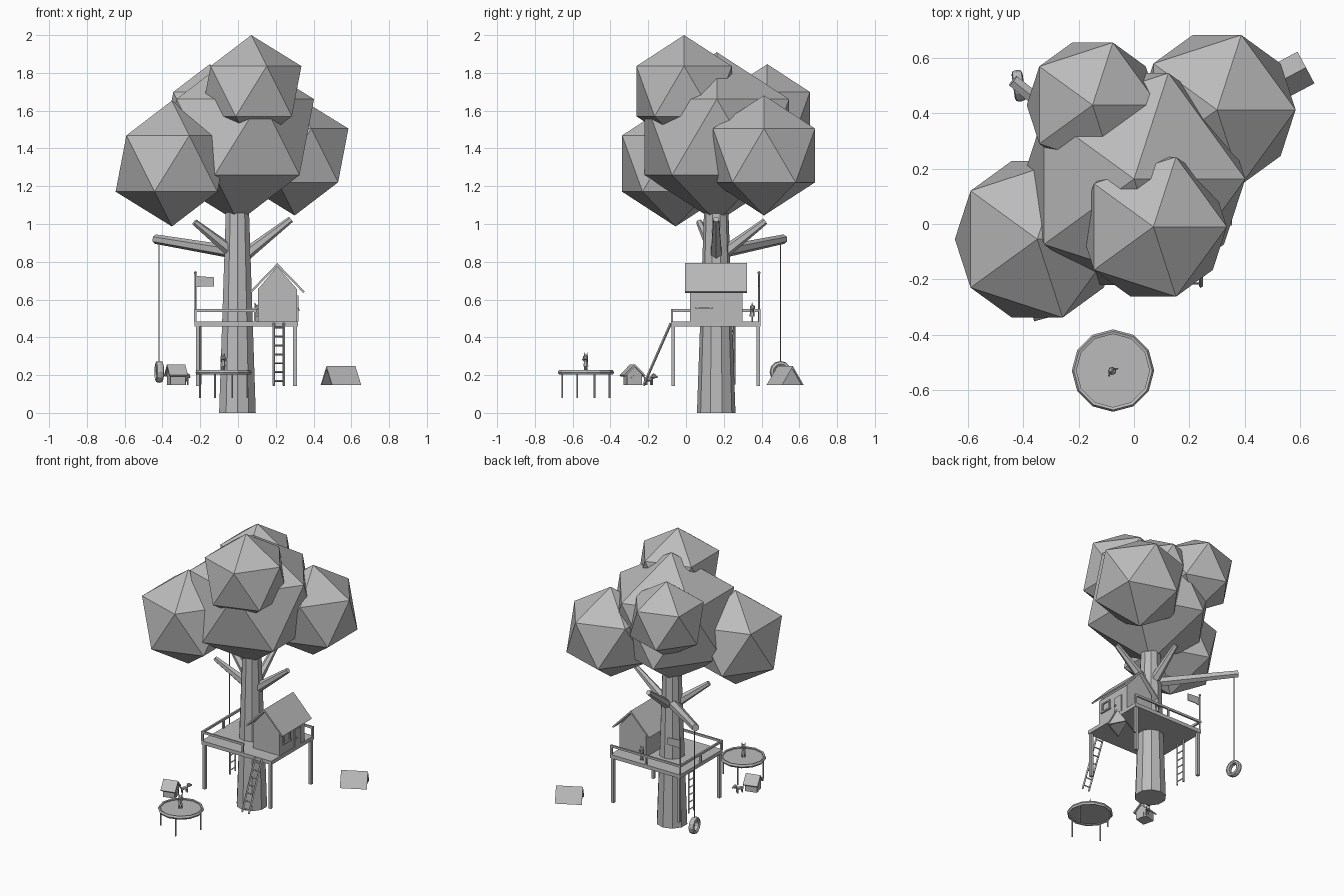
import bpy, bmesh, math
from mathutils import Vector, Matrix

if "Cube" in bpy.data.objects:
    bpy.data.objects.remove(bpy.data.objects["Cube"])

grey = bpy.data.materials.new("plain grey")
grey.diffuse_color = (0.5, 0.5, 0.5, 1)
grey.use_nodes = True
grey.node_tree.nodes["Principled BSDF"].inputs["Base Color"].default_value = grey.diffuse_color


def make(name, bm):
    me = bpy.data.meshes.new(name)
    bmesh.ops.recalc_face_normals(bm, faces=bm.faces)
    bm.to_mesh(me)
    bm.free()
    me.materials.append(grey)
    ob = bpy.data.objects.new(name, me)
    bpy.context.collection.objects.link(ob)
    return ob


def add_box(bm, lo, hi):
    lo, hi = Vector(lo), Vector(hi)
    m = Matrix.Translation((lo + hi) / 2) @ Matrix.Diagonal((*(hi - lo), 1))
    bmesh.ops.create_cube(bm, size=1, matrix=m)


def add_rod(bm, a, b, r1, r2=None, sides=6):
    a, b = Vector(a), Vector(b)
    d = b - a
    m = Matrix.Translation((a + b) / 2) @ d.to_track_quat('Z', 'Y').to_matrix().to_4x4()
    bmesh.ops.create_cone(bm, cap_ends=True, segments=sides, radius1=r1,
                          radius2=r1 if r2 is None else r2, depth=d.length, matrix=m)


def add_ball(bm, c, r):
    bmesh.ops.create_icosphere(bm, subdivisions=1, radius=r, matrix=Matrix.Translation(c))


def boxes(name, *pairs):
    bm = bmesh.new()
    for lo, hi in pairs:
        add_box(bm, lo, hi)
    return make(name, bm)


def rods(name, *args):
    bm = bmesh.new()
    for a in args:
        add_rod(bm, *a)
    return make(name, bm)


def prism(name, profile, y0, y1):
    """Extrude an (x, z) profile along y."""
    bm = bmesh.new()
    f = bm.faces.new([bm.verts.new((x, y0, z)) for x, z in profile])
    ext = bmesh.ops.extrude_face_region(bm, geom=[f])
    bmesh.ops.translate(bm, vec=(0, y1 - y0, 0),
                        verts=[v for v in ext["geom"] if isinstance(v, bmesh.types.BMVert)])
    return make(name, bm)


def lathe(name, profile, n):
    """Closed (radius, z) profile spun around z."""
    bm = bmesh.new()
    rings = [[bm.verts.new((r * math.cos(2 * math.pi * i / n), r * math.sin(2 * math.pi * i / n), z))
              for r, z in profile] for i in range(n)]
    k = len(profile)
    for i in range(n):
        p, q = rings[i], rings[(i + 1) % n]
        for j in range(k):
            bm.faces.new((p[j], q[j], q[(j + 1) % k], p[(j + 1) % k]))
    return make(name, bm)


def place(ob, loc, yaw):
    ob.location = loc
    ob.rotation_euler.z = math.radians(yaw)


# Tree
rods("trunk", ((-.003, .16, 0), (-.003, .16, 1.2), .102, .06, 10))
for i, (c, r) in enumerate([((0, .163, 1.46), .45), ((.07, -.01, 1.703), .297),
                            ((.30, .413, 1.363), .318), ((-.35, -.055, 1.32), .333),
                            ((-.15, .43, 1.58), .266)]):
    bm = bmesh.new()
    add_ball(bm, c, r)
    make(f"foliage_{i + 1}", bm)
rods("branches", ((.03, .16, .83), (.28, .16, 1.025), .034, .017),
     ((-.03, .15, .85), (-.23, .07, 1.01), .034, .017),
     ((0, .19, .84), (0, .42, 1.015), .034, .017))
rods("swing_branch", ((-.02, .18, .85), (-.438, .518, .92), .034, .025))

# Tyre swing
rods("swing_rope", ((-.417, .50, .27), (-.417, .50, .92), .003))
tyre = lathe("swing_tyre", [(.032, -.012), (.042, -.02), (.054, -.016), (.058, 0),
                            (.054, .016), (.042, .02), (.032, .012)], 12)
tyre.location = (-.417, .50, .217)
tyre.rotation_euler = (0, math.pi / 2, math.radians(8))

# Platform, legs and railing
boxes("platform", ((-.23, -.08, .457), (.317, .395, .483)))
boxes("platform_legs", *[((x - .01, y - .01, .143), (x + .01, y + .01, .46))
                         for x in (-.213, .302) for y in (-.067, .382)])
boxes("railing", ((-.232, -.08, .535), (-.22, .395, .55)),
      ((-.23, -.08, .535), (.10, -.068, .55)), ((-.23, .383, .535), (.317, .395, .55)),
      *[((x - .006, y - .006, .48), (x + .006, y + .006, .545))
        for x, y in ((-.226, -.074), (.09, -.074), (-.226, .16), (.311, .389), (.04, .389))])

# Flag on the back corner
rods("flag_pole", ((-.226, .387, .48), (-.226, .387, .74), .006))
bm = bmesh.new()
add_ball(bm, (-.226, .387, .742), .009)
make("flag_pole_knob", bm)
prism("flag", [(-.222, .665), (-.222, .725), (-.19, .722), (-.127, .718), (-.127, .668), (-.19, .67)],
      .382, .387)


# Ladders
def ladder(name, a, b, side, rungs):
    a, b, s = Vector(a), Vector(b), Vector(side)
    bars = [(a - s, b - s, .007, None, 4), (a + s, b + s, .007, None, 4)]
    for i in range(rungs):
        p = a.lerp(b, (i + .5) / rungs)
        bars.append((p - s, p + s, .005, None, 4))
    rods(name, *bars)


ladder("front_ladder", (.216, -.225, .145), (.216, -.08, .475), (.026, 0, 0), 7)
ladder("side_ladder", (-.20, .225, .15), (-.20, .225, .46), (0, .03, 0), 6)

# Tree house
prism("house_walls", [(.105, .483), (.312, .483), (.312, .655), (.208, .775), (.105, .655)], .02, .30)
prism("house_roof", [(.062, .642), (.07, .635), (.208, .776), (.346, .635), (.354, .642), (.208, .793)],
      -.005, .322)
boxes("house_door", ((.31, .18, .483), (.319, .25, .605)))
boxes("door_handle", ((.318, .19, .54), (.325, .2, .55)))
boxes("window_frame", ((.31, .055, .555), (.319, .065, .622)), ((.31, .125, .555), (.319, .135, .622)),
      ((.31, .055, .612), (.319, .135, .622)), ((.31, .05, .55), (.324, .14, .56)))

# Trampoline
tramp = lathe("trampoline_rim", [(.132, .205), (.142, .202), (.149, .214), (.142, .227), (.132, .224)], 12)
place(tramp, (-.076, -.53, 0), 0)
rods("trampoline_mat", ((-.076, -.53, .210), (-.076, -.53, .217), .134, None, 12))
legs = []
for k in range(4):
    a = math.radians(20 + 90 * k)
    x, y = -.076 + .133 * math.cos(a), -.53 + .133 * math.sin(a)
    legs.append(((x, y, .08), (x, y, .21), .005))
rods("trampoline_legs", *legs)


# Small animals standing upright
def critter(name, loc, yaw):
    bm = bmesh.new()
    for s in (-1, 1):
        add_rod(bm, (.008 * s, 0, 0), (.007 * s, 0, .035), .005)
        add_rod(bm, (.010 * s, 0, .055), (.020 * s, -.008, .068), .004)
        add_rod(bm, (.008 * s, 0, .085), (.011 * s, 0, .102), .005, .001)
    add_rod(bm, (0, 0, .028), (0, 0, .064), .014, .010)
    add_ball(bm, (0, -.002, .075), .016)
    place(make(name, bm), loc, yaw)


critter("bouncing_animal", (-.08, -.53, .217), 40)
critter("platform_animal", (.10, .35, .483), 180)

# Tent
tent = prism("tent", [(-.065, .148), (0, .247), (.065, .148), (.056, .148), (0, .233), (-.056, .148)],
             -.087, .087)
place(tent, (.545, .525, 0), -62)
tent_back = prism("tent_back", [(-.06, .148), (0, .238), (.06, .148)], .07, .08)
place(tent_back, (.545, .525, 0), -62)

# Kennel with its dog
for part in (prism("kennel_walls", [(-.04, .148), (.04, .148), (.04, .207), (0, .245), (-.04, .207)], -.04, .04),
             prism("kennel_roof", [(-.058, .2), (-.052, .193), (0, .243), (.052, .193), (.058, .2), (0, .257)],
                   -.05, .05),
             prism("kennel_door", [(-.02, .148), (.02, .148), (.02, .185), (0, .2), (-.02, .185)], .04, .044)):
    place(part, (-.328, -.283, 0), -75)
bm = bmesh.new()
add_rod(bm, (-.025, 0, .03), (.018, 0, .032), .011, .013)
add_ball(bm, (.028, 0, .047), .015)
add_rod(bm, (.032, 0, .045), (.050, 0, .042), .008, .005)
add_rod(bm, (-.024, 0, .034), (-.04, 0, .05), .004, .002)
for x in (-.02, .014):
    for y in (-.008, .008):
        add_rod(bm, (x, y, 0), (x, y, .028), .004)
place(make("dog", bm), (-.28, -.195, .148), 60)
